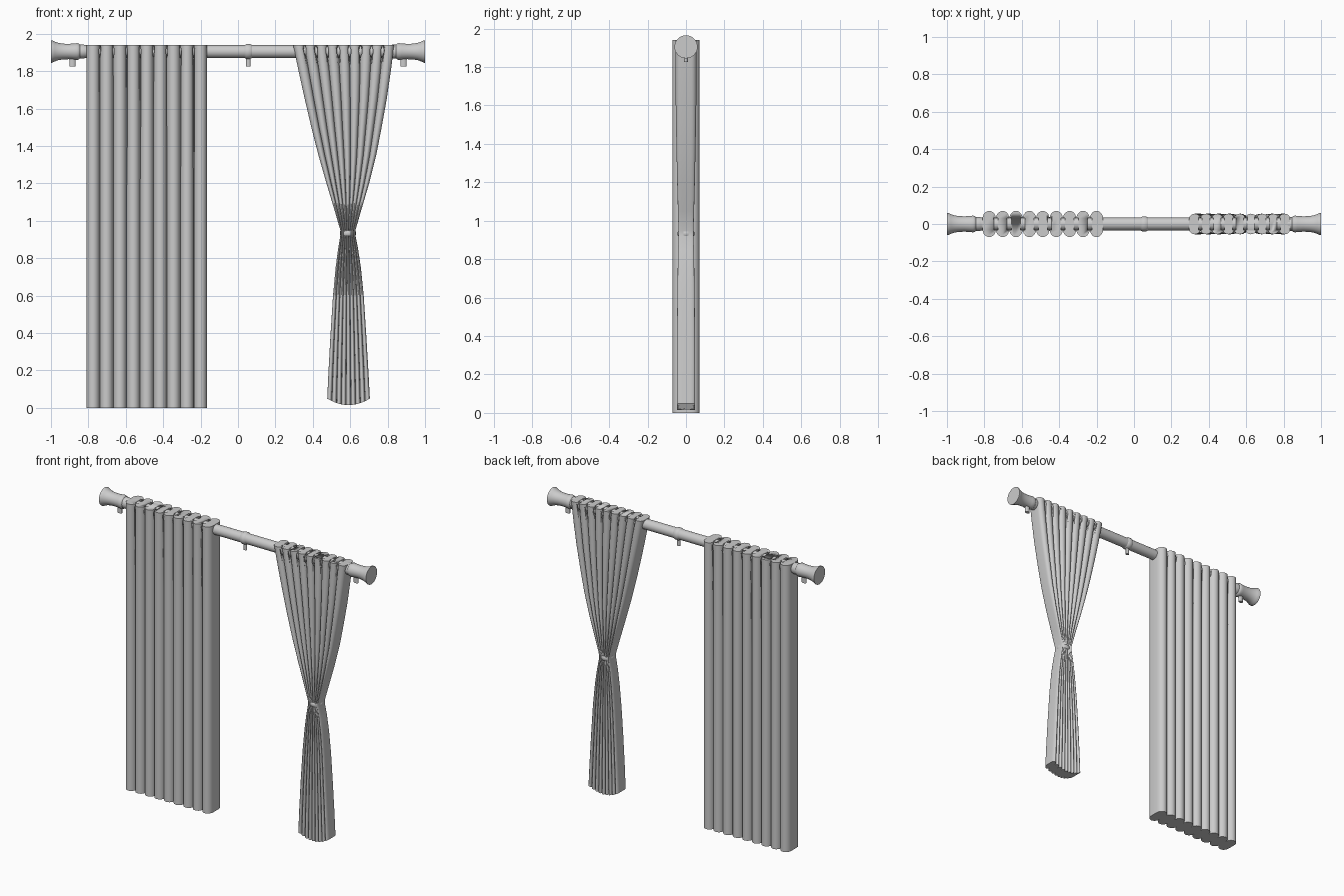
import bpy, bmesh, math

if "Cube" in bpy.data.objects:
    bpy.data.objects.remove(bpy.data.objects["Cube"])

ROD_Z = 1.905


def finish(name, bm, angle=40):
    bmesh.ops.recalc_face_normals(bm, faces=bm.faces)
    me = bpy.data.meshes.new(name)
    bm.to_mesh(me)
    bm.free()
    ob = bpy.data.objects.new(name, me)
    bpy.context.collection.objects.link(ob)
    bpy.ops.object.select_all(action='DESELECT')
    ob.select_set(True)
    bpy.context.view_layer.objects.active = ob
    bpy.ops.object.shade_smooth_by_angle(angle=math.radians(angle))
    return ob


def add_loft(bm, rings):
    vs = [[bm.verts.new(p) for p in r] for r in rings]
    n = len(vs[0])
    for a, b in zip(vs, vs[1:]):
        for i in range(n):
            j = (i + 1) % n
            bm.faces.new((a[i], a[j], b[j], b[i]))
    bm.faces.new(vs[0])
    bm.faces.new(vs[-1])


def x_rings(profile, seg=32):
    """Circles around the rod axis from (x, radius) pairs."""
    return [[(x, r * math.cos(2 * math.pi * k / seg), ROD_Z + r * math.sin(2 * math.pi * k / seg))
             for k in range(seg)] for x, r in profile]


def turned(name, profile):
    bm = bmesh.new()
    add_loft(bm, x_rings(profile))
    return finish(name, bm)


def pleat_outline(n, neck, steps=10):
    """Closed pleated outline, u and v in -1..1."""
    front = []
    for i in range(n):
        for k in range(steps + (i == n - 1)):
            a = math.pi * k / steps
            front.append((-1 + (2 * i + 1 - math.cos(a)) / n,
                          -(neck + (1 - neck) * math.sin(a))))
    return front + [(u, -v) for u, v in reversed(front)]


def curtain(name, n, neck, stations, hem=0.0):
    """Loft from (z, left, right, half depth); hem lets the middle hang lower."""
    outline = pleat_outline(n, neck)
    rings = []
    for i, (z, l, r, d) in enumerate(stations):
        drop = hem if i == 0 else 0
        rings.append([((l + r) / 2 + u * (r - l) / 2, v * d, z - drop * (1 - u * u))
                      for u, v in outline])
    bm = bmesh.new()
    add_loft(bm, rings)
    ob = finish(name, bm, 50)
    # eyelet openings around the rod between pleats
    _, l, r, _ = stations[-1]
    w = (r - l) / n
    bm = bmesh.new()
    for i in range(1, n):
        x = l + i * w
        add_loft(bm, x_rings([(x - w * 0.16, 0.047), (x + w * 0.16, 0.047)], 24))
    cutter = finish(name + "_eyelet_cutter", bm)
    cutter.hide_render = True
    cutter.hide_viewport = True
    cutter.display_type = 'WIRE'
    mod = ob.modifiers.new("eyelets", 'BOOLEAN')
    mod.operation = 'DIFFERENCE'
    mod.solver = 'EXACT'
    mod.object = cutter
    return ob


def peg(name, x, sx, sy, z0, z1):
    bm = bmesh.new()
    add_loft(bm, [[(x + sx / 2 * math.cos(a), sy / 2 * math.sin(a), z)
                   for a in [2 * math.pi * k / 16 for k in range(16)]] for z in (z0, z1)])
    return finish(name, bm)


# rod and centre collar
turned("rod", [(-0.9, 0.034), (0.9, 0.034)])
turned("centre_collar", [(0.035, 0.034), (0.045, 0.04), (0.065, 0.04), (0.075, 0.034)])
peg("centre_peg", 0.055, 0.024, 0.018, 1.826, 1.88)

# flared finials and support pegs
FINIAL = [(1.0, 0.06), (0.994, 0.06), (0.98, 0.053), (0.96, 0.046), (0.935, 0.042),
          (0.905, 0.041), (0.875, 0.043), (0.86, 0.045), (0.85, 0.042), (0.845, 0.037),
          (0.825, 0.037), (0.815, 0.034)]
for side, s in (("left", -1), ("right", 1)):
    turned(side + "_finial", [(s * x, r) for x, r in FINIAL])
    peg(side + "_support_peg", s * 0.885, 0.034, 0.022, 1.826, 1.88)

# straight curtain on the left
curtain("left_curtain", 9, 0.4,
        [(0.0, -0.81, -0.165, 0.07), (1.0, -0.81, -0.165, 0.07), (1.94, -0.81, -0.165, 0.07)])

# gathered curtain on the right
curtain("right_curtain", 9, 0.5, [
    (0.05, 0.477, 0.705, 0.048), (0.2, 0.484, 0.697, 0.048), (0.4, 0.495, 0.685, 0.047),
    (0.6, 0.508, 0.672, 0.045), (0.75, 0.522, 0.657, 0.043), (0.85, 0.535, 0.642, 0.041),
    (0.92, 0.547, 0.628, 0.039), (0.95, 0.547, 0.628, 0.039), (1.05, 0.518, 0.657, 0.042),
    (1.2, 0.473, 0.701, 0.046), (1.35, 0.43, 0.739, 0.049), (1.5, 0.392, 0.768, 0.052),
    (1.65, 0.357, 0.795, 0.054), (1.8, 0.324, 0.817, 0.055), (1.94, 0.295, 0.835, 0.055)],
    hem=0.035)

# tie band
bm = bmesh.new()
add_loft(bm, [[(0.5875 + (0.038 + e) * math.cos(a), (0.038 + e) * math.sin(a), z)
               for a in [2 * math.pi * k / 32 for k in range(32)]]
              for z, e in ((0.918, 0), (0.924, 0.005), (0.942, 0.005), (0.948, 0))])
finish("tie_band", bm)
